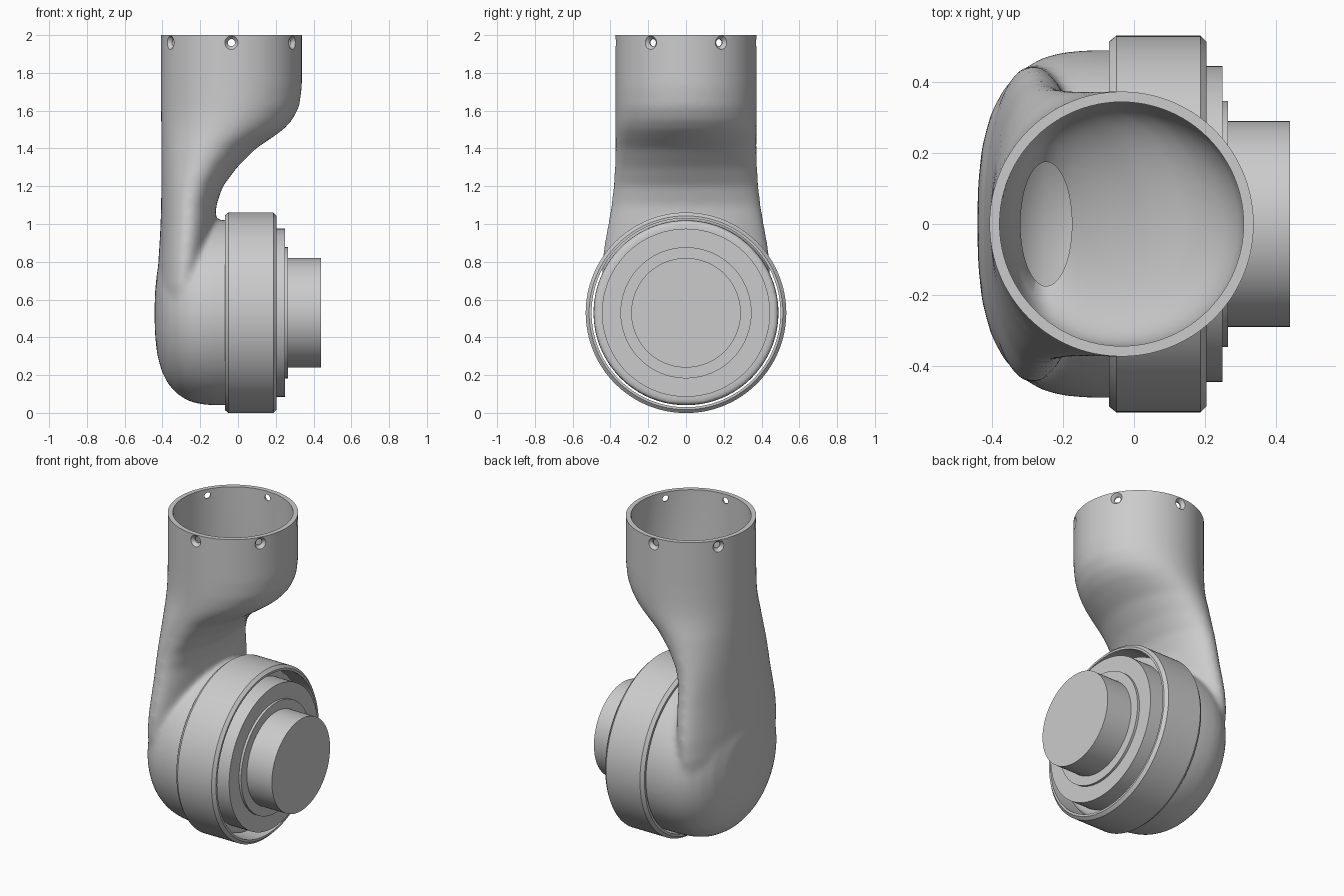
import bpy, bmesh
from math import cos, sin, pi, radians
from mathutils import Matrix

if "Cube" in bpy.data.objects:
    bpy.data.objects.remove(bpy.data.objects["Cube"])

CX = -0.035      # axis of the upper tube
HZ = 0.53        # height of the drum axis


def skin(bm, rings, closed=False):
    """Bridge rings of equal vertex count, capping or closing the ends."""
    rows = [[bm.verts.new(p) for p in r] for r in rings]
    n = len(rows[0])
    pairs = list(zip(rows, rows[1:]))
    if closed:
        pairs.append((rows[-1], rows[0]))
    else:
        bm.faces.new(rows[0])
        bm.faces.new(rows[-1])
    for a, b in pairs:
        for i in range(n):
            j = (i + 1) % n
            bm.faces.new((a[i], a[j], b[j], b[i]))


def lathe(bm, profile, mat, n=96, closed=False):
    """Revolve (x, radius) points around the x axis."""
    skin(bm, [[mat @ Matrix.Rotation(2 * pi * i / n, 4, 'X') @ Matrix.Translation((x, 0, r)).to_translation()
               for i in range(n)] for x, r in profile], closed)


def loft(bm, sections, n=96):
    """Stack ellipses given as (z, left x, right x, half depth)."""
    skin(bm, [[((l + r) / 2 + (r - l) / 2 * cos(2 * pi * i / n), h * sin(2 * pi * i / n), z)
               for i in range(n)] for z, l, r, h in sections])


def finish(bm, name, smooth=True):
    bmesh.ops.recalc_face_normals(bm, faces=bm.faces)
    me = bpy.data.meshes.new(name)
    bm.to_mesh(me)
    bm.free()
    ob = bpy.data.objects.new(name, me)
    bpy.context.collection.objects.link(ob)
    if smooth:
        shade(ob)
    return ob


def activate(ob):
    bpy.ops.object.select_all(action='DESELECT')
    ob.select_set(True)
    bpy.context.view_layer.objects.active = ob


def shade(ob):
    activate(ob)
    bpy.ops.object.shade_smooth_by_angle(angle=radians(32))


def modify(ob, kind, **settings):
    m = ob.modifiers.new(kind, kind)
    for k, v in settings.items():
        setattr(m, k, v)
    activate(ob)
    bpy.ops.object.modifier_apply(modifier=m.name)


def cut(ob, cutter):
    cutter.hide_render = True
    modify(ob, 'BOOLEAN', operation='DIFFERENCE', solver='EXACT', object=cutter)
    bpy.data.objects.remove(cutter)


drum_axis = Matrix.Translation((0, 0, HZ))

# Housing: offset neck blended into a domed drum
bm = bmesh.new()
loft(bm, [(2.1, -.408, .338, .374), (1.72, -.408, .338, .374), (1.62, -.408, .324, .374),
          (1.55, -.407, .287, .374), (1.5, -.407, .24, .374), (1.45, -.406, .17, .374),
          (1.4, -.406, .095, .374), (1.3, -.406, -.005, .377), (1.2, -.406, -.08, .384),
          (1.1, -.407, -.115, .396), (1.0, -.41, -.12, .413), (.9, -.415, -.13, .432),
          (.8, -.422, -.14, .446), (.68, -.428, -.15, .448), (.5, -.42, -.16, .42)])
lathe(bm, [(-.442, .02), (-.439, .12), (-.428, .22), (-.404, .31), (-.368, .38), (-.32, .432),
           (-.26, .468), (-.2, .484), (-.13, .49), (.12, .49)], drum_axis)
housing = finish(bm, "housing", False)
modify(housing, 'REMESH', mode='VOXEL', voxel_size=0.013)
modify(housing, 'SMOOTH', factor=0.5, iterations=22)

# Level the top rim
bm = bmesh.new()
bmesh.ops.create_cube(bm, size=1, matrix=Matrix.Translation((0, 0, 2.5)))
cut(housing, finish(bm, "rim_cutter", False))

# Hollow of the drum
bm = bmesh.new()
lathe(bm, [(-.405, .02), (-.39, .22), (-.34, .35), (-.25, .43), (-.13, .455), (.06, .455)], drum_axis)
cut(housing, finish(bm, "drum_cutter", False))

# Hollow of the tube, narrowing to an oval passage
bm = bmesh.new()
loft(bm, [(2.1, -.379, .309, .344), (1.7, -.379, .309, .344), (1.62, -.379, .293, .344),
          (1.55, -.378, .25, .342), (1.5, -.377, .2, .338), (1.45, -.375, .13, .33),
          (1.4, -.372, .055, .318), (1.35, -.368, -.003, .302), (1.3, -.362, -.055, .283),
          (1.25, -.353, -.1, .257), (1.2, -.34, -.14, .222), (1.15, -.32, -.175, .175),
          (.75, -.32, -.175, .175)])
cut(housing, finish(bm, "tube_cutter", False))

# Six countersunk screw holes around the rim
bm = bmesh.new()
for k in range(6):
    place = Matrix.Translation((CX, 0, 1.96)) @ Matrix.Rotation(radians(30 + 60 * k), 4, 'Z')
    lathe(bm, [(.3, .019), (.352, .019), (.373, .036), (.42, .036)], place, 24)
cut(housing, finish(bm, "hole_cutter", False))
shade(housing)

# Chamfered collar around the drum
bm = bmesh.new()
lathe(bm, [(-.07, .5), (-.07, .515), (-.05, .531), (.187, .531), (.205, .513), (.205, .5)],
      drum_axis, 128, True)
finish(bm, "collar")

# Stepped output hub
bm = bmesh.new()
lathe(bm, [(.08, .445), (.25, .445), (.25, .347), (.265, .347), (.265, .29), (.44, .29)], drum_axis, 128)
finish(bm, "output_hub")
